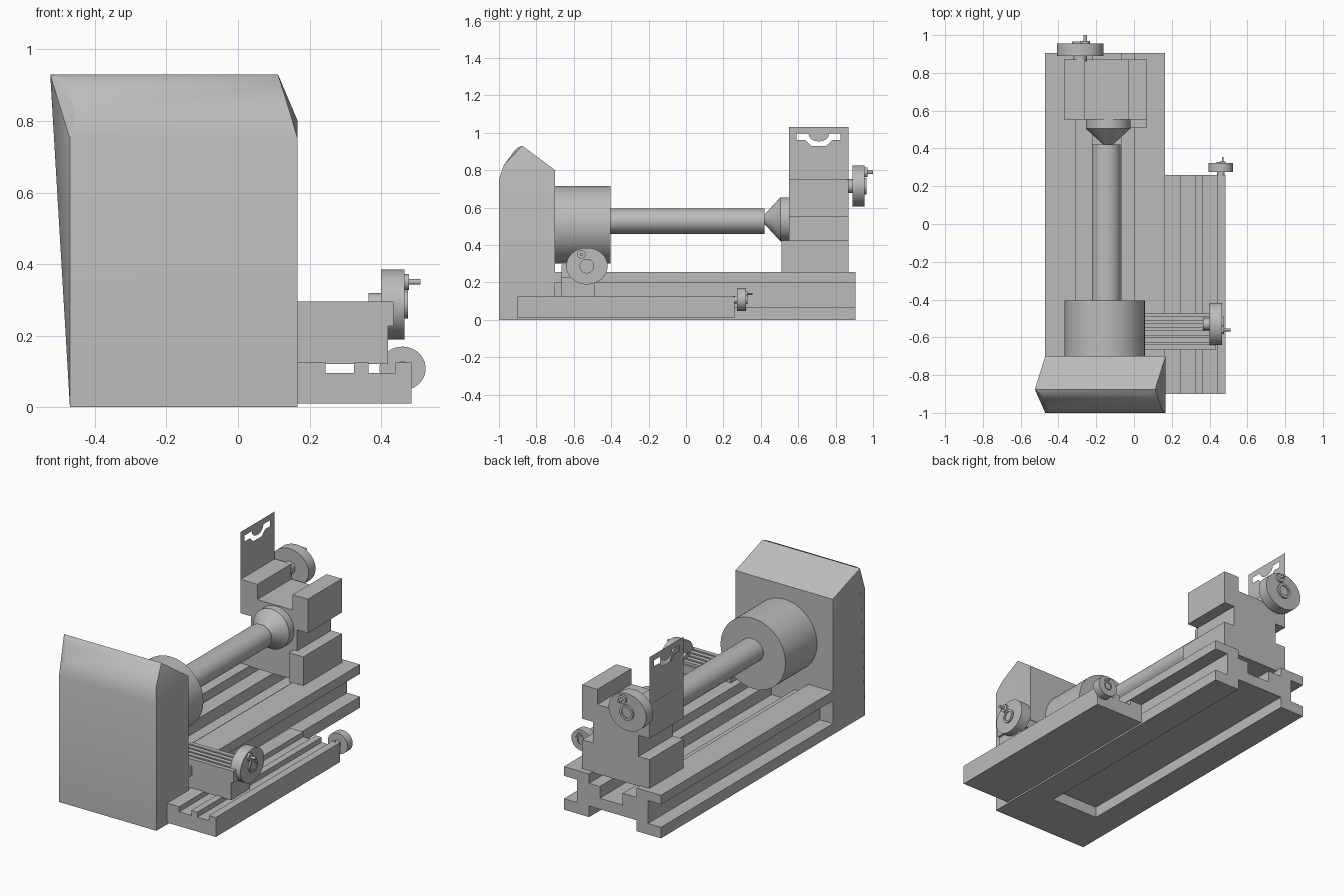
import bpy, bmesh, math
from mathutils import Matrix, Vector

cube = bpy.data.objects.get("Cube")
if cube:
    bpy.data.objects.remove(cube, do_unlink=True)

grey = bpy.data.materials.new("machine grey")
grey.use_nodes = True
GREY = (0.5, 0.5, 0.5, 1)
grey.diffuse_color = GREY
grey.node_tree.nodes["Principled BSDF"].inputs["Base Color"].default_value = GREY


def finish(name, bm, smooth=False):
    bmesh.ops.recalc_face_normals(bm, faces=bm.faces)
    mesh = bpy.data.meshes.new(name)
    bm.to_mesh(mesh)
    bm.free()
    mesh.materials.append(grey)
    ob = bpy.data.objects.new(name, mesh)
    bpy.context.collection.objects.link(ob)
    if smooth:
        bpy.ops.object.select_all(action='DESELECT')
        ob.select_set(True)
        bpy.context.view_layer.objects.active = ob
        bpy.ops.object.shade_smooth_by_angle(angle=math.radians(32))
    return ob


def extrude_y(name, profile, y0, y1):
    """Prism from an x-z profile running along y."""
    bm = bmesh.new()
    face = bm.faces.new([bm.verts.new((x, y0, z)) for x, z in profile])
    new = bmesh.ops.extrude_face_region(bm, geom=[face])["geom"]
    verts = [v for v in new if isinstance(v, bmesh.types.BMVert)]
    bmesh.ops.translate(bm, verts=verts, vec=(0, y1 - y0, 0))
    return finish(name, bm)


def box(name, x0, x1, y0, y1, z0, z1):
    return extrude_y(name, [(x0, z0), (x1, z0), (x1, z1), (x0, z1)], y0, y1)


def turned(name, centre, stations, axis='Y', stretch=1.0, sides=48):
    """Lathed part: stations are (position along axis, radius); stretch widens it sideways."""
    bm = bmesh.new()
    rings = []
    for pos, r in stations:
        ring = []
        for i in range(sides):
            a = 2 * math.pi * i / sides
            u, w = r * stretch * math.cos(a), r * math.sin(a)
            co = (centre[0] + u, pos, centre[1] + w) if axis == 'Y' else (pos, centre[0] + u, centre[1] + w)
            ring.append(bm.verts.new(co))
        rings.append(ring)
    for a, b in zip(rings, rings[1:]):
        for i in range(sides):
            j = (i + 1) % sides
            bm.faces.new((a[i], a[j], b[j], b[i]))
    bm.faces.new(rings[0])
    bm.faces.new(rings[-1])
    return finish(name, bm, True)


def handwheel(name, centre, start, face, r, width, axis, stretch, pin_offset, pin_end):
    """Wheel with a shaft behind, a ringed hub in front and a crank pin."""
    c = Vector(centre)
    back = face - width
    turned(name + "_shaft", c, [(start, r * .33), (back + .005, r * .33)], axis, sides=24)
    turned(name + "_rim", c, [(back, r), (face, r)], axis, stretch)
    turned(name + "_hub", c, [(face - .005, r * .4), (face + r * .1, r * .4),
                              (face + r * .1, r * .28), (face + r * .04, r * .28)], axis, sides=32)
    p = c + Vector(pin_offset)
    turned(name + "_boss", p, [(face - .005, r * .23), (face + r * .13, r * .23)], axis, sides=24)
    turned(name + "_pin", p, [(face, r * .08), (pin_end, r * .08)], axis, sides=16)


# Bed: rails with flanges, a stepped channel on top and a recess beneath
extrude_y("bed", [(-.47, 0), (-.31, 0), (-.31, .065), (0, .065), (0, 0), (.165, 0),
                  (.165, .065), (.08, .065), (.08, .2), (.165, .2), (.165, .255),
                  (0, .255), (0, .2), (-.07, .2), (-.07, .13), (-.22, .13), (-.22, .2),
                  (-.31, .2), (-.31, .255), (-.47, .255), (-.47, .2), (-.385, .2),
                  (-.385, .065), (-.47, .065)], -.71, .905)

# Headstock housing: sections (y, z, left x, right x) lofted, with a skewed ridge
rows = [(-1, 0, -.47, .167), (-1, .75, -.47, .167), (-.975, .825, -.453, .145),
        (-.92, .9, -.48, .1), (-.9, .92, -.49, .09), (-.875, .93, -.525, .112),
        (-.7, .8, -.47, .167), (-.7, 0, -.47, .167)]
bm = bmesh.new()
left = [bm.verts.new((l, y, z)) for y, z, l, r in rows]
right = [bm.verts.new((r, y, z)) for y, z, l, r in rows]
n = len(rows)
for i in range(n):
    j = (i + 1) % n
    bm.faces.new((left[i], left[j], right[j], right[i]))
RIDGE = 5
for i in range(n):
    j = (i + 1) % n
    if RIDGE not in (i, j):
        bm.faces.new((left[RIDGE], left[i], left[j]))
bm.faces.new((right[0], right[1], right[6], right[7]))
for i in (1, 2, 3, 4):
    k = 6 if i == 1 else RIDGE
    bm.faces.new((right[i], right[i + 1], right[RIDGE])) if i < 4 else None
bm.faces.new((right[1], right[RIDGE], right[6]))
finish("headstock_housing", bm, True)

# Chuck, workpiece and live centre
turned("chuck", (-.155, .508), [(-.71, .208), (-.405, .208)], stretch=1.02, sides=64)
turned("workpiece", (-.147, .527), [(-.41, .068), (.42, .068)], stretch=1.12)
turned("tailstock_centre", (-.137, .537), [(.415, .02), (.505, .118), (.56, .118)])

# Tailstock: top groove and side notches, plus a protruding foot block
extrude_y("tailstock", [(-.37, .25), (.07, .25), (.07, .425), (0, .425), (0, .55), (.07, .55),
                        (.07, .75), (-.03, .75), (-.03, .66), (-.26, .66), (-.26, .75),
                        (-.37, .75), (-.37, .55), (-.3, .55), (-.3, .425), (-.37, .425)], .552, .87)
box("tailstock_foot", -.025, .07, .51, .56, .25, .425)

# Sheet guard with a shaped window
outer = [(.552, .75), (.87, .75), (.87, 1.03), (.552, 1.03)]
tab = [(.71 + .055 * math.cos(a), .995 - .042 * math.sin(a))
       for a in [math.pi * i / 8 for i in range(9)]]
window = [(.59, .995), (.59, .96), (.64, .96), (.67, .93), (.75, .93), (.78, .96),
          (.825, .96), (.825, .995)] + tab
bm = bmesh.new()
edges = []
for loop in (outer, window):
    vs = [bm.verts.new((-.369, y, z)) for y, z in loop]
    edges += [bm.edges.new((vs[i], vs[(i + 1) % len(vs)])) for i in range(len(vs))]
bmesh.ops.triangle_fill(bm, use_beauty=True, edges=edges)
finish("sheet_guard", bm)

# Slotted side table
extrude_y("slotted_table", [(.16, .01), (.485, .01), (.485, .125), (.44, .125), (.44, .095),
                            (.365, .095), (.365, .125), (.325, .125), (.325, .095),
                            (.245, .095), (.245, .125), (.16, .125)], -.9, .26)

# Cross slide with ribs along its top
box("slide_base", .08, .42, -.665, -.49, .12, .235)
box("slide_body", .04, .435, -.665, -.475, .227, .28)
RIBS = 5
step = .19 / RIBS
for i in range(RIBS):
    y = -.665 + i * step
    box(f"slide_rib_{i + 1}", .04, .435, y, y + step * .68, .275, .295)

# Handwheels for slide, table and tailstock
handwheel("slide_wheel", (-.53, .287), .365, .465, .098, .065, 'X', 1.13, (-.03, .063), .51)
handwheel("table_wheel", (.46, .108), .25, .322, .061, .048, 'Y', 1.06, (.01, .03), .355)
handwheel("tailstock_wheel", (-.285, .715), .86, .955, .11, .065, 'Y', 1.12, (.027, .073), 1.0)
